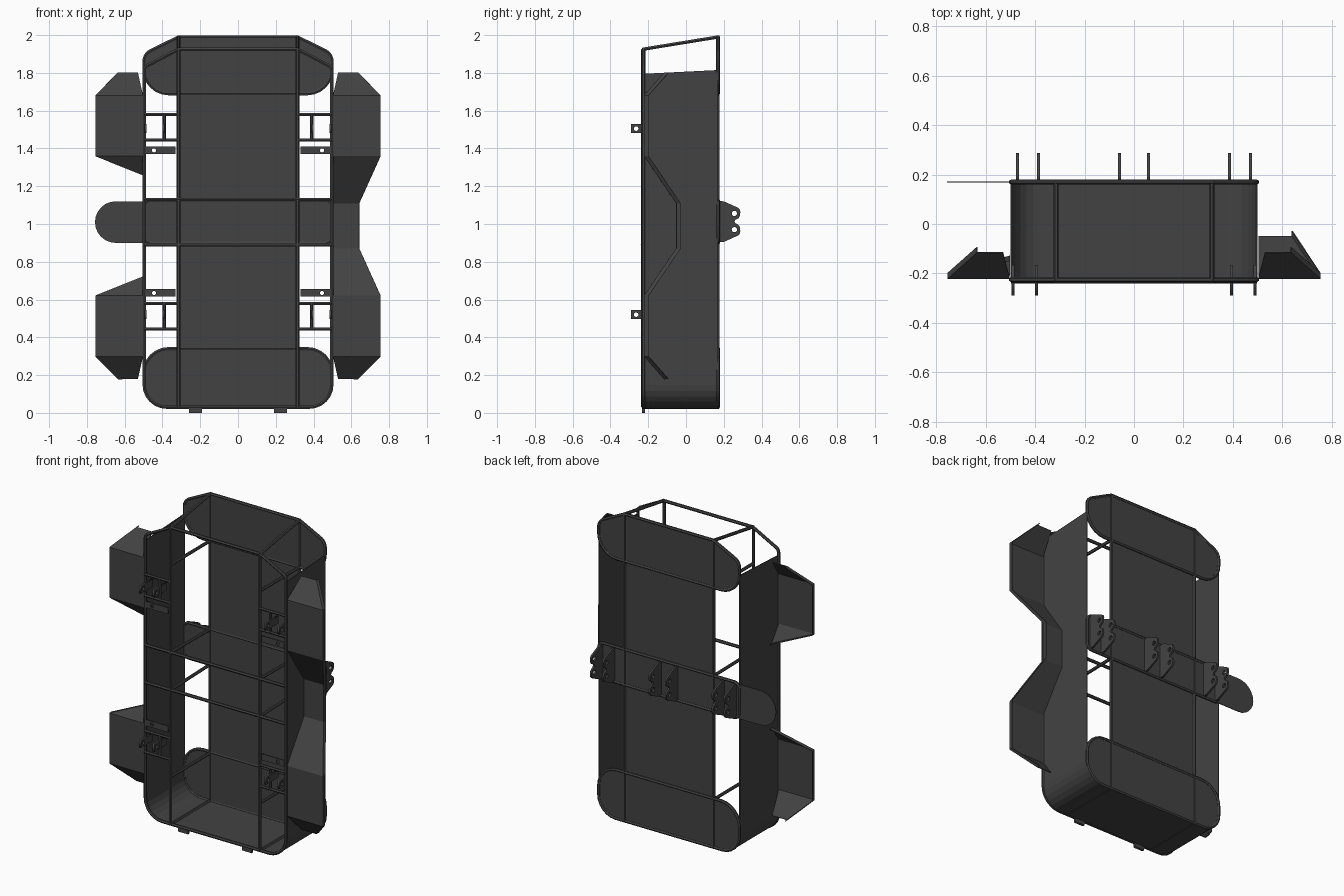
import bpy, bmesh, math
from mathutils import Vector, Matrix

if "Cube" in bpy.data.objects:
    bpy.data.objects.remove(bpy.data.objects["Cube"])

FRONT, BACK, R = -0.23, 0.17, 0.01
mat = bpy.data.materials.new("dark_steel")
mat.diffuse_color = (0.055, 0.055, 0.055, 1)
mat.use_nodes = True
mat.node_tree.nodes["Principled BSDF"].inputs["Base Color"].default_value = mat.diffuse_color

XZ = Matrix(((1, 0, 0, 0), (0, 0, -1, 0), (0, 1, 0, 0), (0, 0, 0, 1)))  # draw in x,z
YZ = Matrix(((0, 0, 1, 0), (1, 0, 0, 0), (0, 1, 0, 0), (0, 0, 0, 1)))   # draw in y,z


def fillet(pts, n=6):
    """Round the corners of (a, b, radius) points."""
    out = []
    for i, (a, b, r) in enumerate(pts):
        p = Vector((a, b))
        if not r:
            out.append(p)
            continue
        u = (Vector(pts[i - 1][:2]) - p).normalized()
        v = (Vector(pts[(i + 1) % len(pts)][:2]) - p).normalized()
        half = u.angle(v) / 2
        c = p + (u + v).normalized() * (r / math.sin(half))
        s = (p + u * r / math.tan(half) - c).normalized()
        e = (p + v * r / math.tan(half) - c).normalized()
        out += [c + s.slerp(e, k / n) * r for k in range(n + 1)]
    return out


def circle(a, b, r, n=14):
    return [Vector((a + r * math.cos(2 * math.pi * k / n), b + r * math.sin(2 * math.pi * k / n)))
            for k in range(n)]


def box(a0, a1, b0, b1, r=0):
    return fillet([(a0, b0, r), (a1, b0, r), (a1, b1, r), (a0, b1, r)])


def curve_object(name, loops, cyclic, matrix=Matrix(), **props):
    cu = bpy.data.curves.new(name, 'CURVE')
    for k, v in props.items():
        setattr(cu, k, v)
    for pts in loops:
        sp = cu.splines.new('POLY')
        sp.points.add(len(pts) - 1)
        for q, p in zip(sp.points, pts):
            q.co = (*p, 1) if len(p) == 3 else (*p, 0, 1)
        sp.use_cyclic_u = cyclic
    ob = bpy.data.objects.new(name, cu)
    bpy.context.collection.objects.link(ob)
    ob.matrix_world = matrix
    bpy.ops.object.select_all(action='DESELECT')
    ob.select_set(True)
    bpy.context.view_layer.objects.active = ob
    bpy.ops.object.convert(target='MESH')
    ob = bpy.context.object
    ob.data.materials.clear()
    ob.data.materials.append(mat)
    return ob


def tube(name, pts, cyclic=False, r=R):
    ob = curve_object(name, [pts], cyclic, dimensions='3D', bevel_depth=r,
                      bevel_resolution=1, use_fill_caps=True)
    bpy.ops.object.shade_smooth_by_angle(angle=math.radians(50))
    return ob


def loop_tube(name, pts, y):
    tube(name, [Vector((p.x, y, p.y)) for p in pts], True)


def plate(name, loops, plane, pos, t=0.008):
    return curve_object(name, loops, True, Matrix.Translation(pos) @ plane,
                        dimensions='2D', fill_mode='BOTH', extrude=t / 2)


def sheet(name, verts, faces, t=0.005):
    me = bpy.data.meshes.new(name)
    me.from_pydata([tuple(v) for v in verts], [], faces)
    bm = bmesh.new()
    bm.from_mesh(me)
    bmesh.ops.recalc_face_normals(bm, faces=bm.faces)
    bm.to_mesh(me)
    bm.free()
    ob = bpy.data.objects.new(name, me)
    bpy.context.collection.objects.link(ob)
    me.materials.append(mat)
    mod = ob.modifiers.new("thickness", 'SOLIDIFY')
    mod.thickness, mod.offset = t, 0
    return ob


# Tub: side sheets and floor in one bent sheet
prof = fillet([(-0.497, 1.8, 0), (-0.497, 0.027, 0.12), (0.497, 0.027, 0.12), (0.497, 1.8, 0)])
n = len(prof)
verts = [(p.x, FRONT, p.y - (0.005 if p.y > 1 else 0)) for p in prof]
verts += [(p.x, BACK, p.y + (0.015 if p.y > 1 else 0)) for p in prof]
sheet("side_and_floor_sheet", verts, [(i, i + 1, n + i + 1, n + i) for i in range(n - 1)])

# Front frame loop
loop_tube("front_frame", fillet([(-0.497, 0.03, 0.12), (0.497, 0.03, 0.12), (0.497, 1.83, 0.03),
          (0.315, 1.925, 0.02), (-0.315, 1.925, 0.02), (-0.497, 1.83, 0.03)]), FRONT + R / 2)

# Rear end caps and middle band with their tube borders
caps = {
    "lower_cap": fillet([(-0.497, 0.03, 0.12), (0.497, 0.03, 0.12), (0.497, 0.34, 0.13), (-0.497, 0.34, 0.13)]),
    "upper_cap": fillet([(-0.497, 1.69, 0.13), (0.497, 1.69, 0.13), (0.497, 1.9, 0.06),
                         (0.315, 1.99, 0.02), (-0.315, 1.99, 0.02), (-0.497, 1.9, 0.06)]),
    "middle_band": box(-0.497, 0.497, 0.9, 1.125, 0.035)}
for name, pts in caps.items():
    plate(name + "_panel", [pts], XZ, (0, BACK, 0), 0.006)
    loop_tube(name + "_tube", pts, BACK)
plate("back_panel", [box(-0.315, 0.315, 0.03, 1.99)], XZ, (0, BACK - 0.004, 0), 0.005)

# Side tongue
plate("side_tongue", [fillet([(-0.49, 0.9, 0), (-0.49, 1.12, 0), (-0.757, 1.12, 0.1095),
                              (-0.757, 0.9, 0.1095)])], XZ, (0, BACK, 0), 0.005)

# Front crossbars
for z in (0.89, 1.13):
    tube("front_crossbar", [(-0.497, FRONT, z), (0.497, FRONT, z)])

for s in (-1, 1):
    x = 0.315 * s
    # Uprights and depth bars
    tube("front_upright", [(x, FRONT, 0.03), (x, FRONT, 1.925)])
    tube("rear_upright", [(x, BACK, 0.03), (x, BACK, 1.99)])
    for zf, zb in ((0.03, 0.03), (0.335, 0.335), (0.89, 0.9), (1.13, 1.125), (1.69, 1.69), (1.925, 1.99)):
        tube("depth_bar", [(x, FRONT, zf), (x, BACK, zb)])

    for flip in (False, True):
        f = (lambda z: 2.025 - z) if flip else (lambda z: z)
        # Small ladder frames
        for z in (1.58, 1.445):
            tube("ladder_bar", [(x, FRONT, f(z)), (0.497 * s, FRONT, f(z))], r=0.009)
        tube("ladder_post", [(0.39 * s, FRONT, f(1.445)), (0.39 * s, FRONT, f(1.58))], r=0.009)
        # Flat plate with a hole
        z = f(1.39)
        plate("flat_bracket", [box(min(0.33 * s, 0.49 * s), max(0.33 * s, 0.49 * s), z - 0.02, z + 0.02),
                               circle(0.445 * s, z, 0.011)], XZ, (0, FRONT, 0))
        # Front lugs
        z = f(1.505)
        for lx in (0.395, 0.49):
            plate("front_lug", [box(-0.29, -0.165, z - 0.024, z + 0.024), circle(-0.264, z, 0.012)],
                  YZ, (lx * s, 0, 0), 0.012)

    # Rear twin-hole hinge plates
    outline = fillet([(BACK, 0.903, 0), (0.2, 0.905, 0), (0.289, 0.945, 0.026), (0.285, 0.993, 0.026),
                      (0.24, 1.013, 0.012), (0.285, 1.033, 0.026), (0.289, 1.08, 0.026),
                      (0.2, 1.12, 0), (BACK, 1.122, 0)], 4)
    for hx in (0.058, 0.387, 0.472):
        plate("rear_hinge_plate", [outline, circle(0.256, 0.97, 0.014), circle(0.256, 1.056, 0.014)],
              YZ, (hx * s, 0, 0), 0.012)

    # Feet
    plate("foot", [box(min(0.19 * s, 0.26 * s), max(0.19 * s, 0.26 * s), 0, 0.025)],
          XZ, (0, FRONT + 0.005, 0), 0.015)


# Fenders: bent sheet with a lip along the outer edge
def fender(name, rows, side=1, tip=None, flip=False):
    v, faces = [], []
    for xi, xo, y, z in rows:
        v += [(xi, y, z), (xo, y, z), (xo, y + 0.022, z)]
    for i in range(0, len(v) - 3, 3):
        faces += [(i, i + 1, i + 4, i + 3), (i + 1, i + 2, i + 5, i + 4)]
    if tip:
        v += [tip, (tip[0], tip[1] + 0.022, tip[2])]
        k = len(v)
        faces += [(k - 5, k - 4, k - 2), (k - 4, k - 3, k - 1, k - 2)]
    v = [(x * side, y, 1.98 - z if flip else z) for x, y, z in v]
    sheet(name, v, faces)


ends = [(0.53, 0.635, -0.115, 1.8), (0.503, 0.753, -0.22, 1.68), (0.503, 0.753, -0.22, 1.36)]
half = ends + [(0.503, 0.64, -0.05, 1.11)]
fender("right_fender", half + [(a, b, y, 1.98 - z) for a, b, y, z in reversed(half)])
for flip in (False, True):
    fender("left_lower_fender" if flip else "left_upper_fender", ends, -1, (0.503, -0.15, 1.26), flip)
